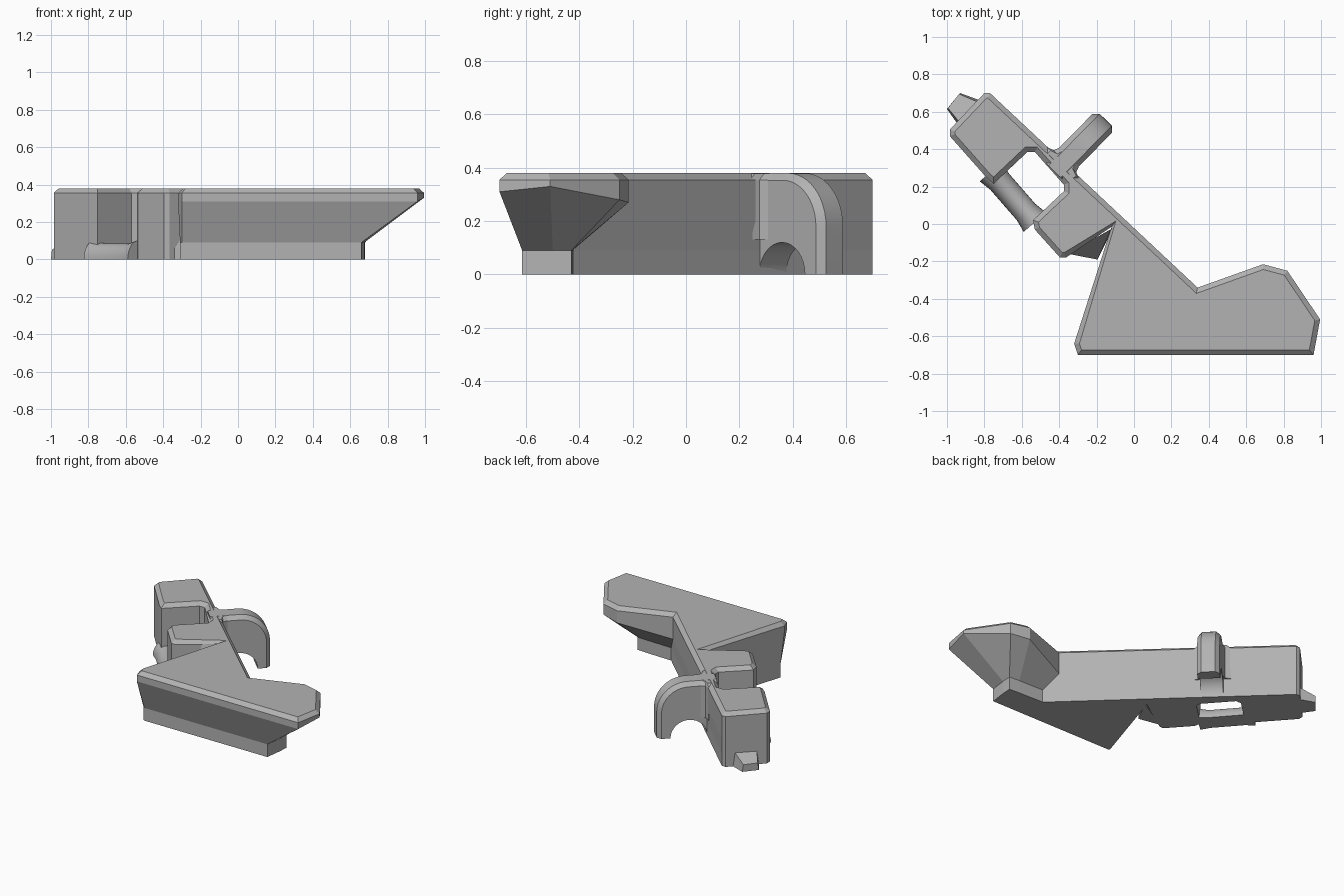
import bpy, bmesh, math
from mathutils import Vector

old = bpy.data.objects.get("Cube")
if old:
    bpy.data.objects.remove(old, do_unlink=True)

grey = bpy.data.materials.new("plain_grey")
grey.use_nodes = True
grey.diffuse_color = (0.45, 0.45, 0.45, 1)
grey.node_tree.nodes["Principled BSDF"].inputs["Base Color"].default_value = (0.45, 0.45, 0.45, 1)

TOP, EDGE, BEVEL = 0.38, 0.355, 0.027


def loft(name, rings, smooth=False):
    """Skin a stack of equal-length rings and cap both ends."""
    bm = bmesh.new()
    loops = [[bm.verts.new(p) for p in ring] for ring in rings]
    n = len(rings[0])
    for a, b in zip(loops, loops[1:]):
        for i in range(n):
            j = (i + 1) % n
            bm.faces.new((a[i], a[j], b[j], b[i]))
    bm.faces.new(loops[0])
    bm.faces.new(loops[-1])
    bmesh.ops.remove_doubles(bm, verts=bm.verts, dist=0.0005)
    bmesh.ops.recalc_face_normals(bm, faces=bm.faces)
    mesh = bpy.data.meshes.new(name)
    bm.to_mesh(mesh)
    bm.free()
    mesh.materials.append(grey)
    ob = bpy.data.objects.new(name, mesh)
    bpy.context.collection.objects.link(ob)
    if smooth:
        bpy.ops.object.select_all(action='DESELECT')
        ob.select_set(True)
        bpy.context.view_layer.objects.active = ob
        bpy.ops.object.shade_smooth_by_angle(angle=math.radians(30))
    return ob


def inset(points, d):
    """Move a counter-clockwise outline inward with limited mitres."""
    out = []
    for i, p in enumerate(points):
        a = (p - points[i - 1]).normalized()
        b = (points[(i + 1) % len(points)] - p).normalized()
        na, nb = Vector((-a.y, a.x)), Vector((-b.y, b.x))
        m = (na + nb).normalized()
        out.append(p + m * d / max(m.dot(na), 0.7))
    return out


# Stock: upper outline point, rim height, and lower outline point
stock = [
    ((-0.32, -0.64), 0.31, (-0.31, -0.61)),
    ((-0.30, -0.70), 0.31, (-0.30, -0.615)),
    ((0.96, -0.70), 0.31, (0.66, -0.615)),
    ((0.995, -0.51), 0.33, (0.675, -0.50)),
    ((0.82, -0.25), 0.28, (0.68, -0.43)),
    ((0.69, -0.215), 0.27, (0.60, -0.425)),
    ((0.34, -0.34), 0.20, (0.41, -0.42)),
]
# Receiver: straight-sided outline with the trigger notch
receiver = [
    (-0.77, 0.70), (-0.80, 0.70), (-0.985, 0.505), (-0.985, 0.47),
    (-0.79, 0.25), (-0.75, 0.215), (-0.57, 0.385), (-0.53, 0.385),
    (-0.375, 0.21), (-0.375, 0.175), (-0.54, 0.02), (-0.53, -0.03),
    (-0.395, -0.18), (-0.365, -0.18), (-0.12, -0.015),
]
rows = stock + [(p, 0.2, p) for p in receiver]
upper = [Vector(r[0]) for r in rows]
lower = [Vector(r[2]) for r in rows]
loft("body", [
    [(p.x, p.y, 0) for p in lower],
    [(p.x, p.y, 0.09) for p in lower],
    [(p.x, p.y, r[1]) for p, r in zip(upper, rows)],
    [(p.x, p.y, EDGE) for p in upper],
    [(p.x, p.y, TOP) for p in inset(upper, BEVEL)],
])

# Side arm: rounded hook with an arched opening underneath
ALONG = Vector((0.70, 0.714, 0))
ACROSS = Vector((-0.714, 0.70, 0))
ARM_ROOT = Vector((-0.382, 0.322, 0))


def arm_ring(v, e):
    pts = [(-0.06, 0), (-0.06, TOP - e)]
    for i in range(13):
        t = math.pi / 2 * (1 - i / 12)
        pts.append((0.13 + (0.2 - e) * math.cos(t), 0.18 + (0.2 - e) * math.sin(t)))
    pts.append((0.33 - e, 0))
    for i in range(17):
        t = math.pi * i / 16
        pts.append((0.125 + 0.12 * math.cos(t), 0.12 * math.sin(t)))
    return [ARM_ROOT + ALONG * u + ACROSS * v + Vector((0, 0, z)) for u, z in pts]


W = 0.0725
loft("side_arm", [arm_ring(-W, BEVEL), arm_ring(BEVEL - W, 0),
                  arm_ring(W - BEVEL, 0), arm_ring(W, BEVEL)], smooth=True)

# Small fillets where the arm leaves the receiver
for side in (-1, 1):
    def corner(h, d):
        c = ARM_ROOT + ACROSS * side * (W - d)
        return [c + ALONG * u + ACROSS * side * v + Vector((0, 0, h))
                for u, v in ((-0.03, 0), (0.05, 0), (0.018, 0.012), (0.006, 0.05), (-0.03, 0.05))]
    loft("arm_fillet", [corner(0.13, 0), corner(EDGE, 0), corner(TOP - 0.001, BEVEL)])

# Trigger guard: low half-round bar bridging the notch
start, end = Vector((-0.765, 0.28, 0)), Vector((-0.53, 0.01, 0))
side_dir = (end - start).normalized().cross(Vector((0, 0, 1)))


def guard_ring(t, k):
    c = start.lerp(end, t)
    return [c + side_dir * 0.066 * k * math.cos(a) + Vector((0, 0, 0.085 * k * math.sin(a)))
            for a in (math.pi * i / 14 for i in range(15))]


loft("trigger_guard", [guard_ring(0, 1.2), guard_ring(0.2, 1),
                       guard_ring(0.8, 1), guard_ring(1, 1.2)], smooth=True)

# Muzzle nub: tapered block at the front end
loft("muzzle_nub", [
    [(-0.94, 0.53, 0), (-0.82, 0.66, 0), (-0.83, 0.65, 0.10), (-0.93, 0.54, 0.10)],
    [(-1.0, 0.615, 0), (-0.93, 0.70, 0), (-0.935, 0.695, 0.05), (-0.995, 0.62, 0.05)],
])

# Grip web: sloping wedge between receiver and stock
loft("grip_web", [
    [(-0.11, -0.02, 0), (-0.35, -0.16, 0), (-0.195, -0.19, 0)],
    [(-0.11, -0.02, 0.06), (-0.35, -0.16, 0.06), (-0.195, -0.19, 0.06)],
    [(-0.11, -0.02, 0.37), (-0.34, -0.15, 0.34), (-0.125, -0.03, 0.36)],
])
